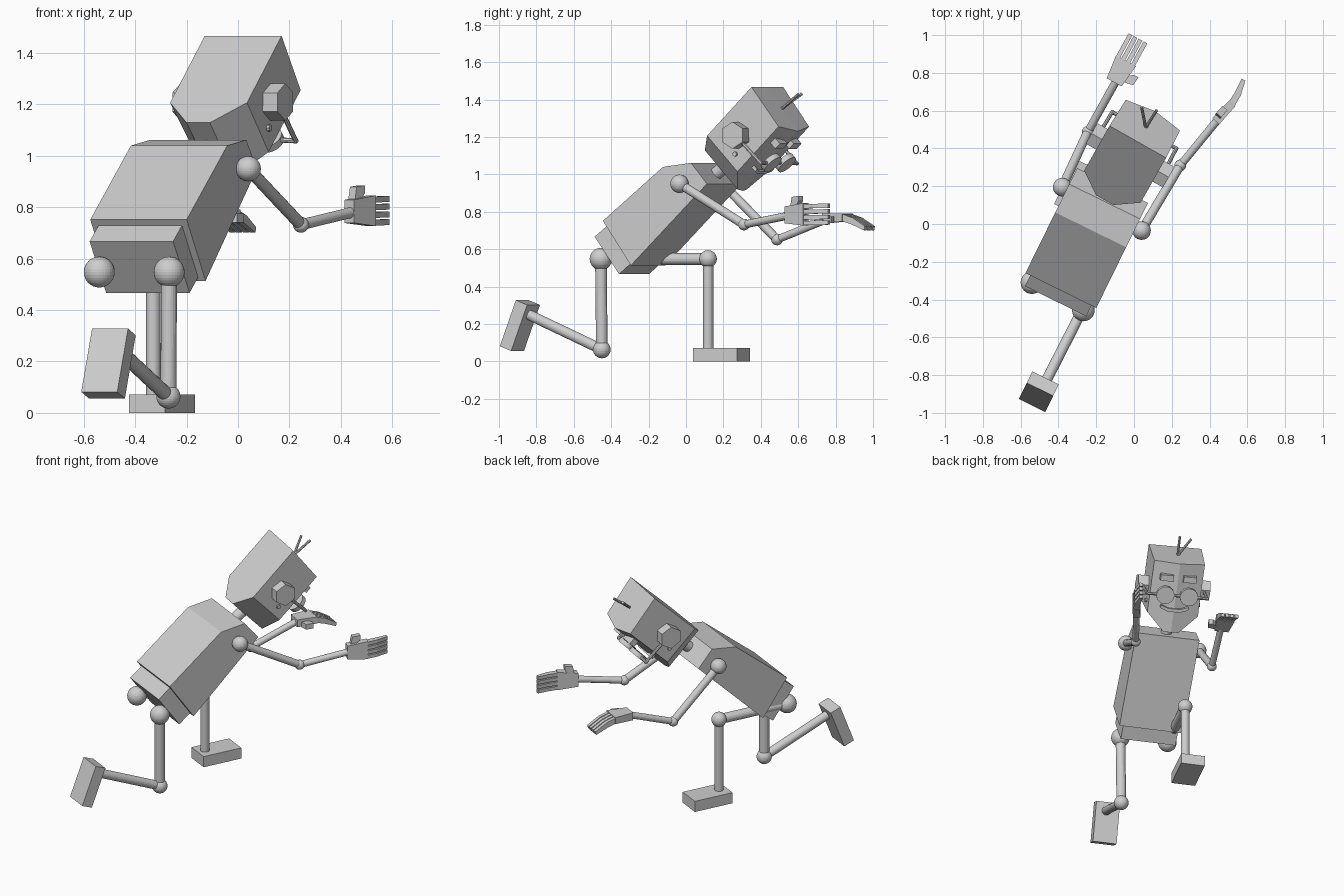
import bpy, bmesh, math
from mathutils import Vector, Matrix

if "Cube" in bpy.data.objects:
    bpy.data.objects.remove(bpy.data.objects["Cube"])

V = Vector
grey = bpy.data.materials.new("grey")
grey.diffuse_color = (0.62, 0.62, 0.62, 1)
grey.use_nodes = True
grey.node_tree.nodes["Principled BSDF"].inputs["Base Color"].default_value = grey.diffuse_color


def finish(name, bm):
    bmesh.ops.recalc_face_normals(bm, faces=bm.faces)
    me = bpy.data.meshes.new(name)
    bm.to_mesh(me)
    bm.free()
    me.materials.append(grey)
    ob = bpy.data.objects.new(name, me)
    bpy.context.collection.objects.link(ob)
    return ob


def frame(x, y, z, o):
    """Map from local (x, y, z) to world space."""
    return lambda p: V(o) + V(x) * p[0] + V(y) * p[1] + V(z) * p[2]


def loft(name, ring_a, ring_b, fr, split=False):
    bm = bmesh.new()
    a = [bm.verts.new(fr(p)) for p in ring_a]
    b = [bm.verts.new(fr(p)) for p in ring_b]
    n = len(a)
    for i in range(n):
        j = (i + 1) % n
        bm.faces.new((a[i], a[j], b[j], b[i]))
    bm.faces.new(a)
    if split:  # folded front with a ridge between vertices 0 and n/2
        bm.faces.new(b[:n // 2 + 1])
        bm.faces.new(b[n // 2:] + b[:1])
    else:
        bm.faces.new(b)
    return finish(name, bm)


def prism(name, profile, lo, hi, fr):
    return loft(name, [(x, y, lo) for x, y in profile], [(x, y, hi) for x, y in profile], fr)


def box(name, lo, hi, fr):
    p = [(lo[0], lo[1]), (hi[0], lo[1]), (hi[0], hi[1]), (lo[0], hi[1])]
    return prism(name, p, lo[2], hi[2], fr)


def rod(name, p, q, r, seg=20):
    p, q = V(p), V(q)
    d = q - p
    m = Matrix.Translation((p + q) / 2) @ d.to_track_quat('Z', 'Y').to_matrix().to_4x4()
    bm = bmesh.new()
    bmesh.ops.create_cone(bm, cap_ends=True, segments=seg, radius1=r, radius2=r,
                          depth=d.length, matrix=m)
    return finish(name, bm)


def ball(name, p, r):
    bm = bmesh.new()
    bmesh.ops.create_uvsphere(bm, u_segments=32, v_segments=16, radius=r,
                              matrix=Matrix.Translation(p))
    return finish(name, bm)


# Body frame: x forward, y up, z to the figure's right
yaw = math.radians(26.2)
fwd = V((math.sin(yaw), math.cos(yaw), 0))
side = V((math.cos(yaw), -math.sin(yaw), 0))
up = V((0, 0, 1))
body = frame(fwd, up, side, side * -0.192)

# Torso and pelvis
prism("torso", [(-.487, .752), (-.129, 1.04), (.038, 1.062), (.133, .95), (-.32, .514)],
      -.209, .209, body)
prism("pelvis", [(-.55, .667), (-.404, .467), (-.29, .56), (-.436, .757)], -.181, .181, body)

# Head frame: x to the right, y to the crown, z out of the face
R = V((.87, -.493, 0)).normalized()
U = V((.345, .637, .69))
U = (U - R * U.dot(R)).normalized()
F = U.cross(R)
head = frame(R, U, F, (.02, .435, 1.467))


def face_depth(x):
    return .30 - .035 * abs(x) / .165


back = [(0, 0), (.172, 0), (.172, -.377), (.052, -.49),
        (0, -.49), (-.052, -.49), (-.172, -.377), (-.172, 0)]
front = [(x * .96, min(y, -.028)) for x, y in back]
loft("head", [(x, y, 0) for x, y in back], [(x, y, face_depth(x)) for x, y in front],
     head, split=True)
rod("neck", body((.06, .985, 0)), head((0, -.46, .13)), .035)

# Ears, bolts, eyes and spectacles, mirrored
for s, n in ((1, "right"), (-1, "left")):
    rod(n + "_ear", head((s * .16, -.237, .13)), head((s * .235, -.237, .13)), .072, 6)
    rod(n + "_bolt", head((s * .16, -.32, .19)), head((s * .18, -.32, .19)), .013, 8)
    box(n + "_eye", (s * .075 - .042, -.145, .25), (s * .075 + .042, -.105, .318), head)
    rod(n + "_lens", head((s * .077, -.23, .325)), head((s * .077, -.23, .355)), .058, 24)
    rod(n + "_spectacle_arm", head((s * .2, -.237, .13)), head((s * .195, -.23, .35)), .01, 8)
    rod(n + "_spectacle_hinge", head((s * .2, -.23, .345)), head((s * .12, -.23, .34)), .01, 8)
rod("spectacle_bridge", head((-.03, -.23, .34)), head((.03, -.23, .34)), .01, 8)
prism("mouth", [(-.09, -.31), (-.04, -.328), (.04, -.328), (.09, -.31),
                (.09, -.33), (.04, -.35), (-.04, -.35), (-.09, -.33)], .24, .31, head)

# Antennae
for n, tip in (("left", (.04, .62, 1.432)), ("right", (.12, .602, 1.43))):
    rod(n + "_antenna", (.062, .51, 1.35), tip, .008, 8)


# Arms and hands
def hand(name, o, d, w, c, curl):
    """d: finger direction, w: toward the thumb, c: palm side."""
    fr = frame(V(d).normalized(), V(c).normalized(), V(w).normalized(), o)
    loft(name + "_palm",
         [(0, -.022, -.045), (0, .028, -.045), (0, .028, .045), (0, -.022, .045)],
         [(.13, -.022, -.06), (.13, .022, -.06), (.13, .022, .06), (.13, -.022, .06)], fr)
    for i in range(4):
        z = -.058 + i * .03
        prism(name + "_finger", [(.12, -.02), (.19, -.02 + curl * .4), (.265, -.008 + curl),
                                 (.26, .014 + curl), (.18, .014 + curl * .4), (.12, .018)],
              z, z + .023, fr)
    prism(name + "_thumb", [(.025, .045), (.035, .095), (.085, .1), (.085, .072), (.062, .045)],
          -.005, .03, frame(V(d).normalized(), V(w).normalized(), V(c).normalized(), o))


arms = {
    "right": [(.04, -.035, .95), (.245, .31, .732), (.45, .56, .782)],
    "left": [(-.38, .195, .95), (-.245, .487, .652), (-.09, .765, .765)],
}
for n, (shoulder, elbow, wrist) in arms.items():
    ball(n + "_shoulder", shoulder, .049)
    ball(n + "_elbow", elbow, .031)
    rod(n + "_upper_arm", shoulder, elbow, .024)
    rod(n + "_forearm", elbow, wrist, .021)
hand("right_hand", (.435, .542, .784), (.66, .75, .02), up, (-.75, .66, 0), .035)
hand("left_hand", (-.105, .75, .77), (.48, .877, 0), (.877, -.48, 0), -up, .055)

# Legs
legs = {
    "right": [(-.268, -.455, .548), (-.271, -.45, .064), (-.47, -.84, .25)],
    "left": [(-.54, -.31, .548), (-.33, .118, .548), (-.33, .118, .05)],
}
for n, (hip, knee, ankle) in legs.items():
    ball(n + "_hip", hip, .06)
    ball(n + "_knee", knee, .047)
    rod(n + "_thigh", hip, knee, .031)
    rod(n + "_shin", knee, ankle, .028)

# Feet: one flat on the ground, one tipped up behind
box("left_foot", (-.132, -.078, -.036), (.132, .078, .036),
    frame(fwd, side, up, (-.295, .19, .036)))
long_axis = (fwd * .36 + up * .93).normalized()
box("right_foot", (-.132, -.078, -.036), (.132, .078, .036),
    frame(long_axis, side, side.cross(long_axis), (-.504, -.888, .192)))
